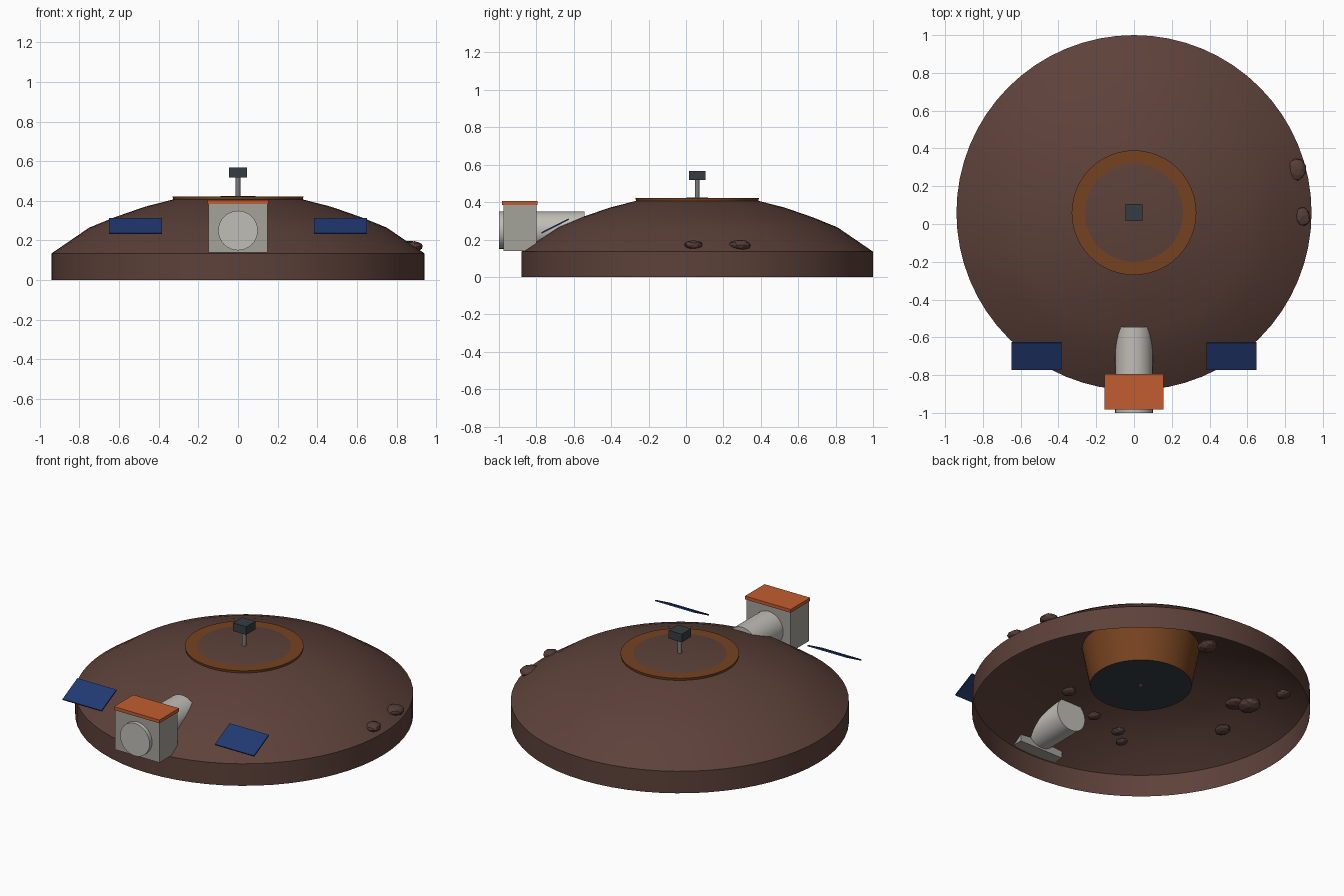
import bpy, bmesh, math, random
from mathutils import Matrix, Vector

cube = bpy.data.objects.get("Cube")
if cube:
    bpy.data.objects.remove(cube)

CY = 0.06  # centre of the dome along y


def material(name, rgb):
    m = bpy.data.materials.new(name)
    m.use_nodes = True
    m.diffuse_color = (*rgb, 1)
    m.node_tree.nodes["Principled BSDF"].inputs["Base Color"].default_value = (*rgb, 1)
    return m


SOIL = material("soil brown", (0.11, 0.053, 0.042))
ROCK = material("rock brown", (0.09, 0.047, 0.038))
RUST = material("rust brown", (0.18, 0.055, 0.014))
ORANGE = material("orange", (0.54, 0.11, 0.03))
GREY = material("warm grey", (0.37, 0.36, 0.32))
PALE = material("pale grey", (0.53, 0.51, 0.47))
STEEL = material("steel grey", (0.2, 0.2, 0.2))
SLATE = material("dark slate", (0.035, 0.047, 0.055))
BLUE = material("panel blue", (0.016, 0.042, 0.17))


def finish(name, bm, mats, smooth=None):
    me = bpy.data.meshes.new(name)
    bmesh.ops.recalc_face_normals(bm, faces=bm.faces)
    bm.to_mesh(me)
    bm.free()
    ob = bpy.data.objects.new(name, me)
    bpy.context.collection.objects.link(ob)
    for m in mats:
        me.materials.append(m)
    if smooth:
        bpy.ops.object.select_all(action='DESELECT')
        ob.select_set(True)
        bpy.context.view_layer.objects.active = ob
        bpy.ops.object.shade_smooth_by_angle(angle=math.radians(smooth))
    return ob


def box(name, centre, size, mat, tilt=0):
    bm = bmesh.new()
    bmesh.ops.create_cube(bm, size=1, matrix=Matrix.Translation(centre)
                          @ Matrix.Rotation(tilt, 4, 'X') @ Matrix.Diagonal((*size, 1)))
    return finish(name, bm, [mat])


def cone(name, centre, r_low, r_top, depth, mats, sides=32, turn=0):
    bm = bmesh.new()
    bmesh.ops.create_cone(bm, cap_ends=True, segments=sides, radius1=r_low, radius2=r_top,
                          depth=depth, matrix=Matrix.Translation(centre) @ Matrix.Rotation(turn, 4, 'X'))
    if len(mats) > 1:  # underside takes the second colour
        bm.normal_update()
        for f in bm.faces:
            f.material_index = int(f.normal.z < -0.9)
    return finish(name, bm, mats, 30)


# Earth dome: an open-bottomed shell spun from its outline
PROFILE = [(0.94, 0), (0.94, 0.135), (0.75, 0.265), (0.62, 0.318), (0.47, 0.37),
           (0.33, 0.406), (0.26, 0.421), (0, 0.424)]
bm = bmesh.new()
pts = [bm.verts.new((r, CY, z)) for r, z in PROFILE]
edges = [bm.edges.new(p) for p in zip(pts, pts[1:])]
bmesh.ops.spin(bm, geom=pts + edges, cent=(0, CY, 0), axis=(0, 0, 1),
               angle=math.tau, steps=64, use_duplicate=False)
bmesh.ops.remove_doubles(bm, verts=bm.verts, dist=0.0005)
finish("earth_dome", bm, [SOIL], 30)


def dome_height(r):
    for (r0, z0), (r1, z1) in zip(PROFILE[1:], PROFILE[2:]):
        if r1 <= r <= r0:
            return z0 + (z1 - z0) * (r0 - r) / (r0 - r1)
    return 0.135


# Sunken shaft, its rim showing round the dome's crown
cone("central_shaft", (0, CY, 0.296), 0.283, 0.33, 0.25, [RUST, SLATE], 48)

# Mast with sensor head
cone("mast", (0, CY, 0.345), 0.012, 0.012, 0.36, [STEEL], 16)
box("sensor_head", (0, CY, 0.542), (0.09, 0.09, 0.05), SLATE)

# Entrance: block, roof and tunnel
box("entrance_block", (0, -0.888, 0.262), (0.3, 0.176, 0.245), GREY)
box("entrance_roof", (0, -0.888, 0.395), (0.31, 0.19, 0.02), ORANGE)
cone("entrance_tunnel", (0, -0.772, 0.25), 0.1, 0.1, 0.456, [PALE], 32, math.pi / 2)

# Tilted solar panels
for side, x in (("left", 0.517), ("right", -0.517)):
    box(side + "_solar_panel", (x, -0.7, 0.272), (0.265, 0.162, 0.008), BLUE, math.radians(27))

# Boulders: two resting on the slope, the rest under the shell (x, y, radius)
BOULDERS = [(0.86, 0.29, 0.06), (0.89, 0.04, 0.052), (-0.19, 0.41, 0.065), (0.11, -0.43, 0.045),
            (-0.14, -0.51, 0.04), (-0.32, -0.52, 0.04), (-0.38, -0.56, 0.037), (-0.72, -0.09, 0.052),
            (-0.63, 0.12, 0.06), (-0.68, 0.19, 0.07), (-0.68, 0.48, 0.045)]
random.seed(4)
for i, (x, y, r) in enumerate(BOULDERS):
    rim = math.hypot(x, y - CY)
    z = 0.17 if i < 2 else dome_height(rim) - 0.05
    bm = bmesh.new()
    bmesh.ops.create_icosphere(bm, subdivisions=2, radius=r)
    for v in bm.verts:
        v.co *= random.uniform(0.92, 1.06)
        v.co = Vector((v.co.x * 0.85, v.co.y, v.co.z * 0.48))
    bmesh.ops.transform(bm, verts=bm.verts, matrix=Matrix.Translation((x, y, z))
                        @ Matrix.Rotation(random.uniform(-0.3, 0.3), 4, 'Z'))
    finish("boulder_%d" % (i + 1), bm, [ROCK])
